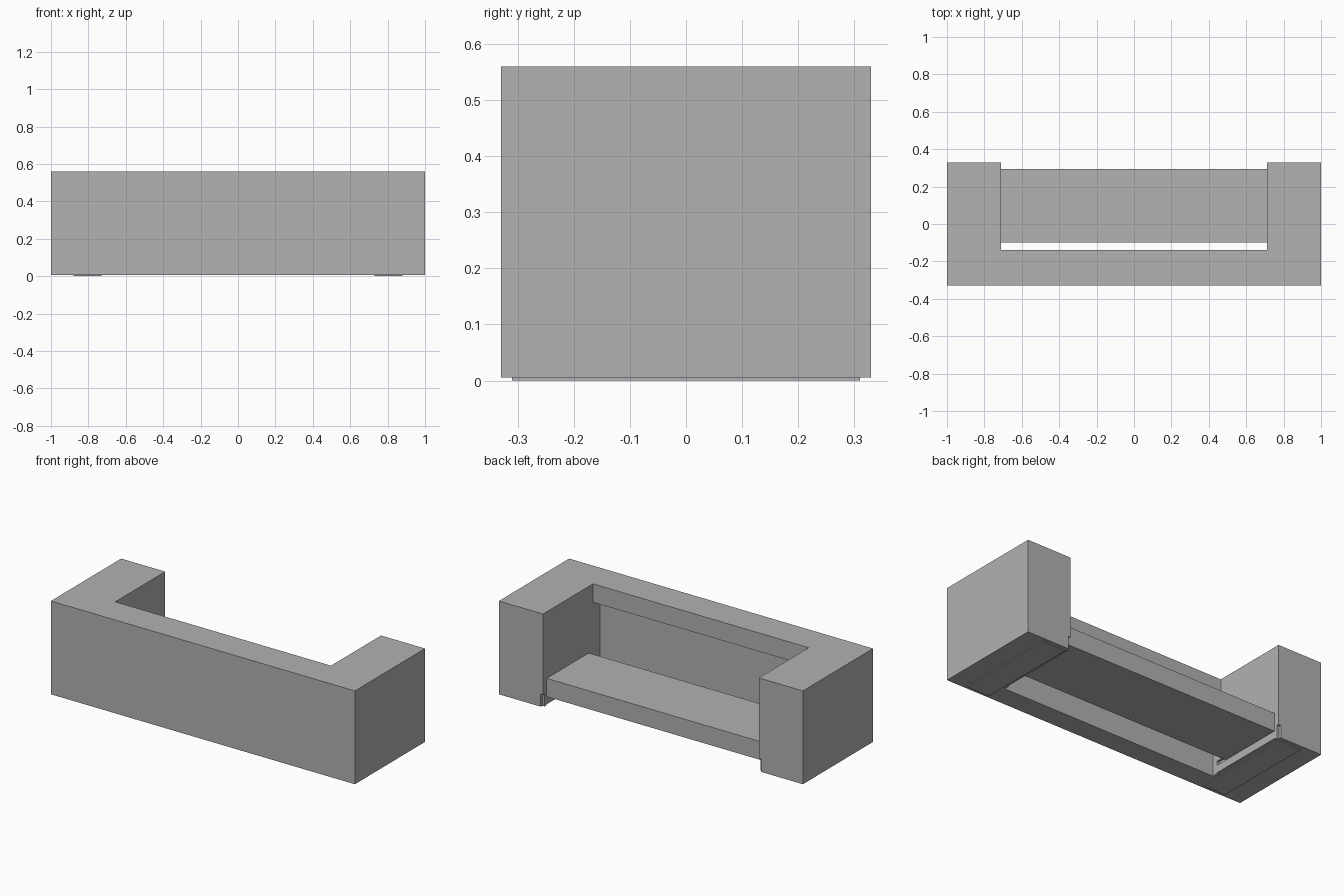
import bpy
import bmesh

cube = bpy.data.objects.get("Cube")
if cube:
    bpy.data.objects.remove(cube, do_unlink=True)

grey = bpy.data.materials.new("plain_grey")
grey.use_nodes = True
COLOUR = (0.445, 0.445, 0.445, 1)
grey.diffuse_color = COLOUR
grey.node_tree.nodes["Principled BSDF"].inputs["Base Color"].default_value = COLOUR


def prism(name, outline, z0, z1):
    """Extrude a plan outline from z0 up to z1."""
    bm = bmesh.new()
    face = bm.faces.new([bm.verts.new((x, y, z0)) for x, y in outline])
    top = bmesh.ops.extrude_face_region(bm, geom=[face])["geom"]
    for v in top:
        if isinstance(v, bmesh.types.BMVert):
            v.co.z = z1
    bmesh.ops.recalc_face_normals(bm, faces=bm.faces)
    mesh = bpy.data.meshes.new(name)
    bm.to_mesh(mesh)
    bm.free()
    mesh.materials.append(grey)
    obj = bpy.data.objects.new(name, mesh)
    bpy.context.collection.objects.link(obj)
    return obj


def box(name, x0, x1, y0, y1, z0, z1):
    return prism(name, [(x0, y0), (x1, y0), (x1, y1), (x0, y1)], z0, z1)


W, D, H = 1.0, 0.33, 0.56     # half width, half depth, height
ARM = 0.71                    # inner face of the arms
WALL = -0.205                 # inner face of the back wall


def u_frame(name, inner_x, inner_y, z0, z1):
    """Back wall and both arms as one U-shaped layer."""
    half = [(W, -D), (W, D), (inner_x, D), (inner_x, inner_y)]
    mirrored = [(-x, y) for x, y in reversed(half)]
    return prism(name, half + mirrored, z0, z1)


# Arms and back: stepped base, main body, overhanging top
u_frame("frame_base", ARM + 0.015, WALL, 0.005, 0.08)
u_frame("frame_body", ARM, WALL, 0.08, 0.45)
u_frame("frame_top", ARM, -0.14, 0.45, H)

# Seat slab, with an open gap behind it
box("seat", -ARM, ARM, -0.10, 0.295, 0.055, 0.164)

# Supports in the arm recesses and thin floor plates
for side, s in (("left", 1), ("right", -1)):
    a, b = sorted((s * ARM, s * (ARM + 0.015)))
    box(side + "_back_post", a, b, WALL, -0.17, 0.005, 0.08)
    box(side + "_front_post", a, b, 0.295, 0.315, 0.005, 0.08)
    box(side + "_seat_rail", a, b, -0.17, 0.295, 0.01, 0.055)
    a, b = sorted((s * 0.73, s * 0.88))
    box(side + "_floor_plate", a, b, -0.31, 0.31, 0.0, 0.005)
